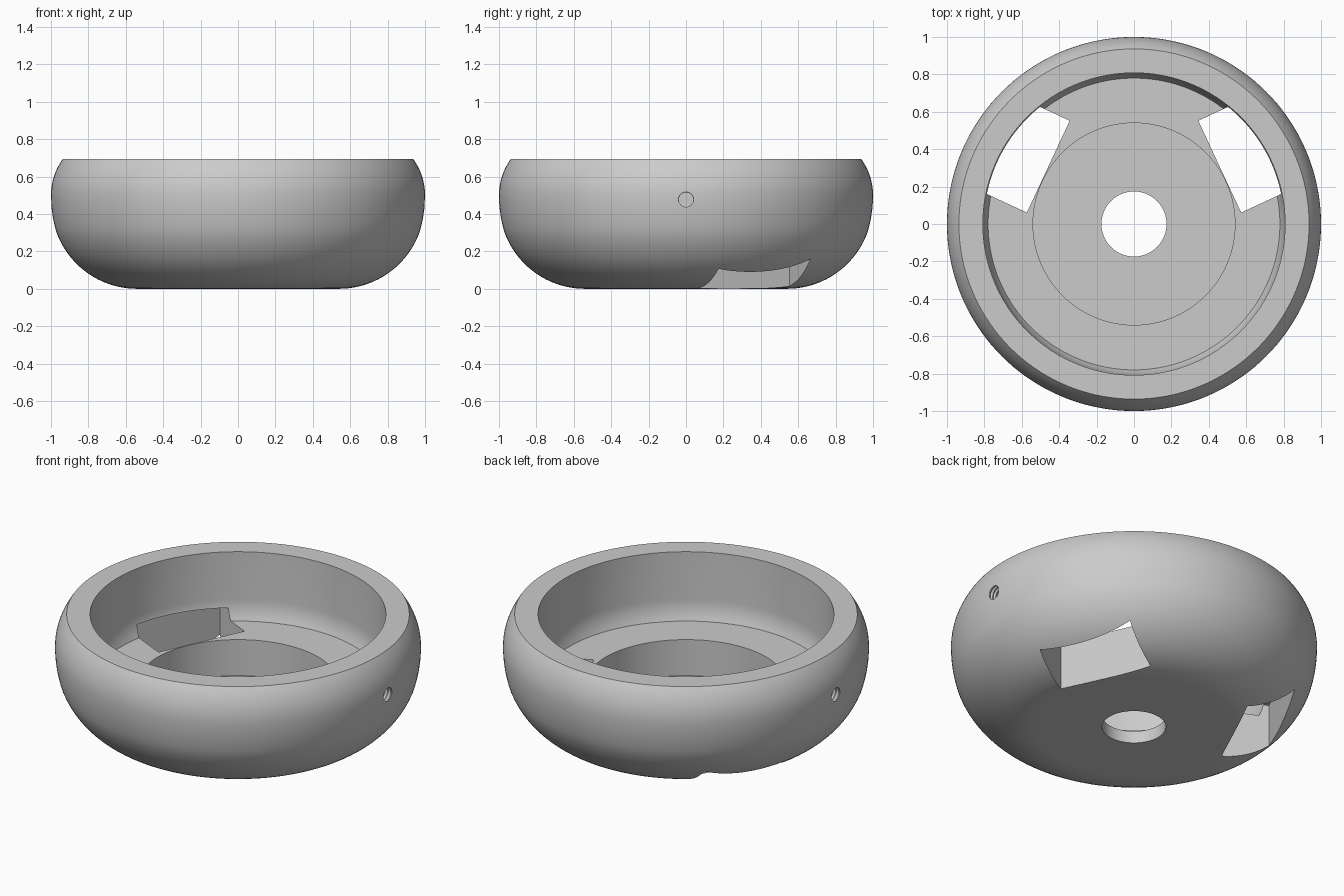
import bpy, bmesh, math
from mathutils import Matrix, Vector

if "Cube" in bpy.data.objects:
    bpy.data.objects.remove(bpy.data.objects["Cube"], do_unlink=True)

HEIGHT, LEDGE, FLOOR = 0.695, 0.29, 0.073

grey = bpy.data.materials.new("plain_grey")
grey.use_nodes = True
colour = (0.6, 0.6, 0.6, 1)
grey.diffuse_color = colour
grey.node_tree.nodes["Principled BSDF"].inputs["Base Color"].default_value = colour


def arc(cx, cz, radius, start, end, steps):
    """Points on a circle in the profile plane, angles in radians."""
    angles = [start + (end - start) * i / steps for i in range(steps + 1)]
    return [(cx + radius * math.cos(a), cz + radius * math.sin(a)) for a in angles]


def finish(name, bm):
    bmesh.ops.recalc_face_normals(bm, faces=bm.faces)
    mesh = bpy.data.meshes.new(name)
    bm.to_mesh(mesh)
    bm.free()
    mesh.materials.append(grey)
    obj = bpy.data.objects.new(name, mesh)
    bpy.context.collection.objects.link(obj)
    return obj


def lathe(name, profile, segments):
    """Revolve a closed (radius, height) outline about z."""
    bm = bmesh.new()
    verts = [bm.verts.new((r, 0, z)) for r, z in profile]
    edges = [bm.edges.new((v, verts[i - 1])) for i, v in enumerate(verts)]
    bmesh.ops.spin(bm, geom=verts + edges, cent=(0, 0, 0), axis=(0, 0, 1),
                   angle=math.tau, steps=segments, use_merge=True)
    bmesh.ops.remove_doubles(bm, verts=bm.verts, dist=1e-5)
    return finish(name, bm)


# Bowl: rounded outside, stepped inside, open centre hole
underside = arc(0.54, 0.458, 0.458, -math.pi / 2, -0.353, 18)
belly = arc(0.32, 0.5, 0.68, -0.298, 0, 8)
shoulder = arc(0.67, 0.5, 0.33, 0, math.asin((HEIGHT - 0.5) / 0.33), 10)
inner_wall = arc(0.537, 0.41, 0.271, 0, -math.asin((0.41 - LEDGE) / 0.271), 6)
outline = ([(0.174, 0)] + underside + belly[1:] + shoulder[1:]
           + [(0.808, HEIGHT)] + inner_wall
           + [(0.54, LEDGE), (0.54, FLOOR), (0.174, FLOOR)])
bowl = lathe("bowl", outline, 144)


# Slot cutter: an upright block, offset sideways, turned outward
def slot_cutter(side):
    low, high = Vector((0.545, -0.187, -0.1)), Vector((0.813, 0.355, 0.36))
    bm = bmesh.new()
    bmesh.ops.create_cube(bm, size=1)
    size = high - low
    place = (Matrix.Scale(side, 4, (1, 0, 0)) @ Matrix.Rotation(math.radians(25), 4, "Z")
             @ Matrix.Translation((low + high) / 2) @ Matrix.Diagonal((*size, 1)))
    bmesh.ops.transform(bm, matrix=place, verts=bm.verts)
    return finish("slot_cutter", bm)


# Screw hole cutter: a ridged blind cylinder lying along x
def screw_cutter(side):
    start, end, ridges = 0.87, 1.06, 9
    points = [(0, start)]
    for i in range(2 * ridges + 1):
        radius = 0.046 if i % 2 else 0.039
        points.append((radius, start + (end - start) * i / (2 * ridges)))
    points.append((0, end))
    cutter = lathe("screw_cutter", points, 32)
    cutter.data.transform(Matrix.Translation((0, 0, 0.477))
                          @ Matrix.Rotation(side * math.pi / 2, 4, "Y"))
    return cutter


# Cut both sides
for side in (-1, 1):
    for cutter in (slot_cutter(side), screw_cutter(side)):
        cutter.hide_render = True
        bpy.context.view_layer.objects.active = bowl
        cut = bowl.modifiers.new("cut", "BOOLEAN")
        cut.operation, cut.solver, cut.object = "DIFFERENCE", "EXACT", cutter
        bpy.ops.object.modifier_apply(modifier=cut.name)
        bpy.data.objects.remove(cutter, do_unlink=True)

# Smooth curves, crisp edges
bpy.ops.object.select_all(action="DESELECT")
bowl.select_set(True)
bpy.context.view_layer.objects.active = bowl
bpy.ops.object.shade_smooth_by_angle(angle=math.radians(30))
